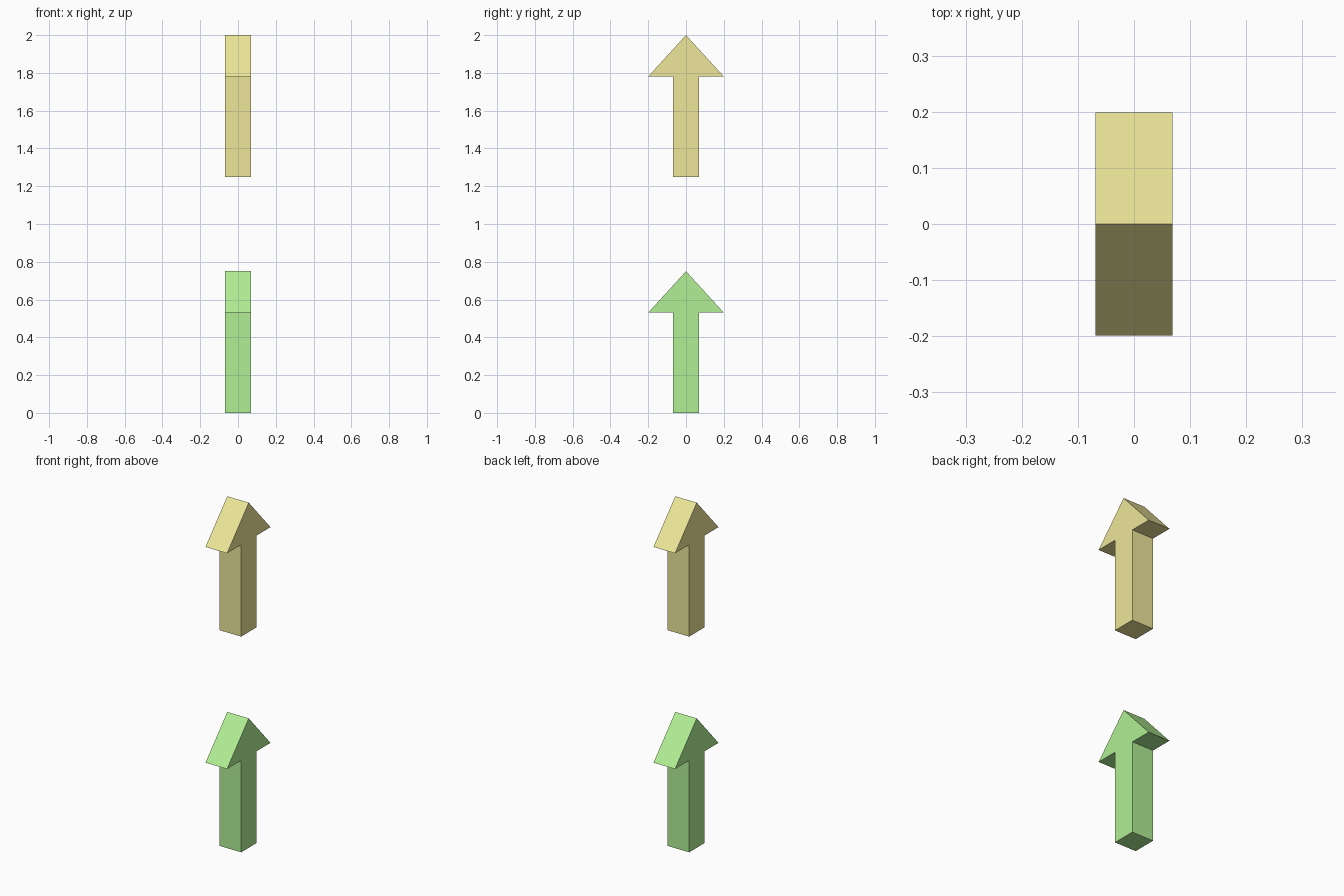
import bpy, bmesh

if "Cube" in bpy.data.objects:
    bpy.data.objects.remove(bpy.data.objects["Cube"])

HALF_DEPTH = 0.069
# Right half of the arrow outline (y, z), from bottom to tip
HALF = [(0.069, 0.0), (0.069, 0.532), (0.199, 0.532)]
TIP = (0.0, 0.75)


def arrow(name, base_z, color):
    outline = HALF + [TIP] + [(-y, z) for y, z in reversed(HALF)]
    bm = bmesh.new()
    face = bm.faces.new([bm.verts.new((-HALF_DEPTH, y, z)) for y, z in outline])
    # Extrude the flat outline along x
    out = bmesh.ops.extrude_face_region(bm, geom=[face], use_keep_orig=True)
    moved = [g for g in out["geom"] if isinstance(g, bmesh.types.BMVert)]
    bmesh.ops.translate(bm, verts=moved, vec=(2 * HALF_DEPTH, 0, 0))
    bmesh.ops.recalc_face_normals(bm, faces=bm.faces[:])
    mesh = bpy.data.meshes.new(name)
    bm.to_mesh(mesh)
    bm.free()
    mat = bpy.data.materials.new(name + "_paint")
    mat.diffuse_color = (*color, 1)
    mat.use_nodes = True
    mat.node_tree.nodes["Principled BSDF"].inputs["Base Color"].default_value = mat.diffuse_color
    mesh.materials.append(mat)
    obj = bpy.data.objects.new(name, mesh)
    obj.location.z = base_z
    bpy.context.collection.objects.link(obj)


# Two identical arrows, one above the other
arrow("lower_arrow", 0.0, (0.44, 0.86, 0.30))
arrow("upper_arrow", 1.25, (0.85, 0.79, 0.32))
